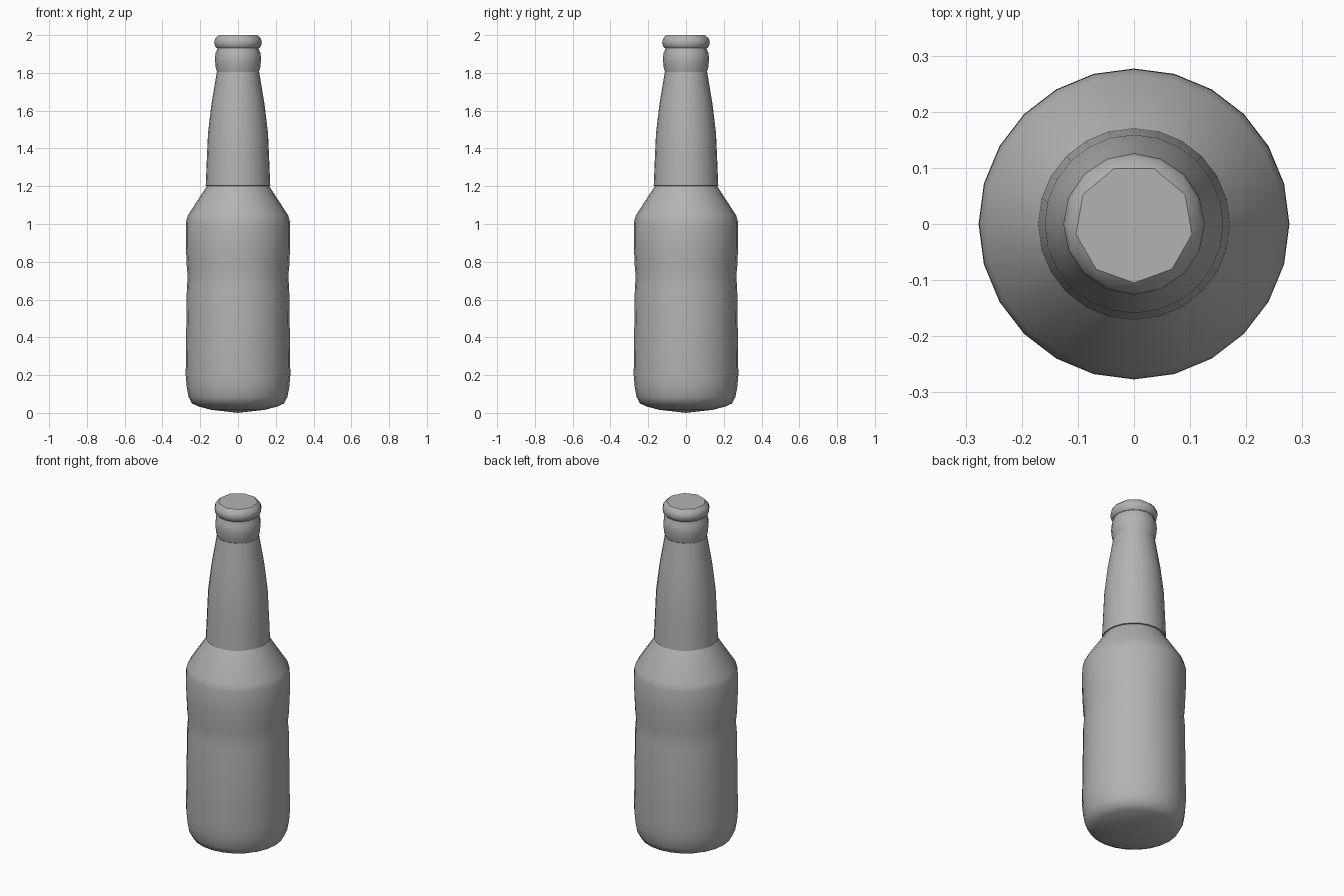
import bpy, bmesh
from math import sin, cos, pi, radians

cube = bpy.data.objects.get("Cube")
if cube:
    bpy.data.objects.remove(cube)

grey = bpy.data.materials.new("plain_grey")
grey.use_nodes = True
colour = (0.45, 0.45, 0.45, 1)
grey.diffuse_color = colour
grey.node_tree.nodes["Principled BSDF"].inputs["Base Color"].default_value = colour


def ring(bm, radius, z, sides, turn=0.0):
    return [bm.verts.new((radius * cos(turn + 2 * pi * i / sides),
                          radius * sin(turn + 2 * pi * i / sides), z))
            for i in range(sides)]


def finish(bm, name, angle):
    bmesh.ops.recalc_face_normals(bm, faces=bm.faces[:])
    mesh = bpy.data.meshes.new(name)
    bm.to_mesh(mesh)
    bm.free()
    mesh.materials.append(grey)
    obj = bpy.data.objects.new(name, mesh)
    bpy.context.collection.objects.link(obj)
    bpy.ops.object.select_all(action='DESELECT')
    obj.select_set(True)
    bpy.context.view_layer.objects.active = obj
    bpy.ops.object.shade_smooth_by_angle(angle=radians(angle))


def lathe(name, profile, sides, angle=38):
    bm = bmesh.new()
    rings = [ring(bm, r, z, sides) for r, z in profile]
    for low, high in zip(rings, rings[1:]):
        for i in range(sides):
            j = (i + 1) % sides
            bm.faces.new((low[i], low[j], high[j], high[i]))
    bm.faces.new(rings[0])
    bm.faces.new(rings[-1])
    finish(bm, name, angle)


# Body: domed base, faint waist below the upper panel, sloping shoulder
lathe("bottle_body", [
    (0.04, 0.005), (0.14, 0.016), (0.21, 0.034), (0.243, 0.05),
    (0.262, 0.085), (0.272, 0.14), (0.277, 0.2), (0.274, 0.45),
    (0.271, 0.66), (0.266, 0.725), (0.271, 0.77), (0.276, 0.88),
    (0.276, 1.01), (0.266, 1.045), (0.162, 1.205)], 24)

# Neck: slightly overhangs the shoulder and tapers upward
lathe("bottle_neck", [
    (0.16, 1.2), (0.171, 1.203), (0.166, 1.32), (0.159, 1.48),
    (0.141, 1.63), (0.112, 1.805)], 24)

# Collar: rounded bulge with a groove under the lip
lathe("neck_collar", [
    (0.108, 1.795), (0.118, 1.83), (0.122, 1.87), (0.119, 1.905),
    (0.11, 1.924), (0.109, 1.945)], 16)

# Lip: rounded rim closed by a nine-sided flat top
bm = bmesh.new()
for r, z in [(0.112, 1.931), (0.122, 1.942), (0.126, 1.962), (0.121, 1.982)]:
    ring(bm, r, z, 16)
ring(bm, 0.105, 2.0, 9, radians(30))
bmesh.ops.convex_hull(bm, input=bm.verts[:])
bmesh.ops.dissolve_limit(bm, angle_limit=radians(1), verts=bm.verts[:], edges=bm.edges[:])
finish(bm, "bottle_lip", 34)

# Base centre: small cone that rests on the ground
bm = bmesh.new()
rim = ring(bm, 0.04, 0.005, 24)
tip = bm.verts.new((0, 0, 0))
for i in range(24):
    bm.faces.new((rim[i], rim[(i + 1) % 24], tip))
finish(bm, "base_centre", 38)
bpy.data.objects["base_centre"].data.flip_normals() if \
    bpy.data.objects["base_centre"].data.polygons[0].normal.z > 0 else None
